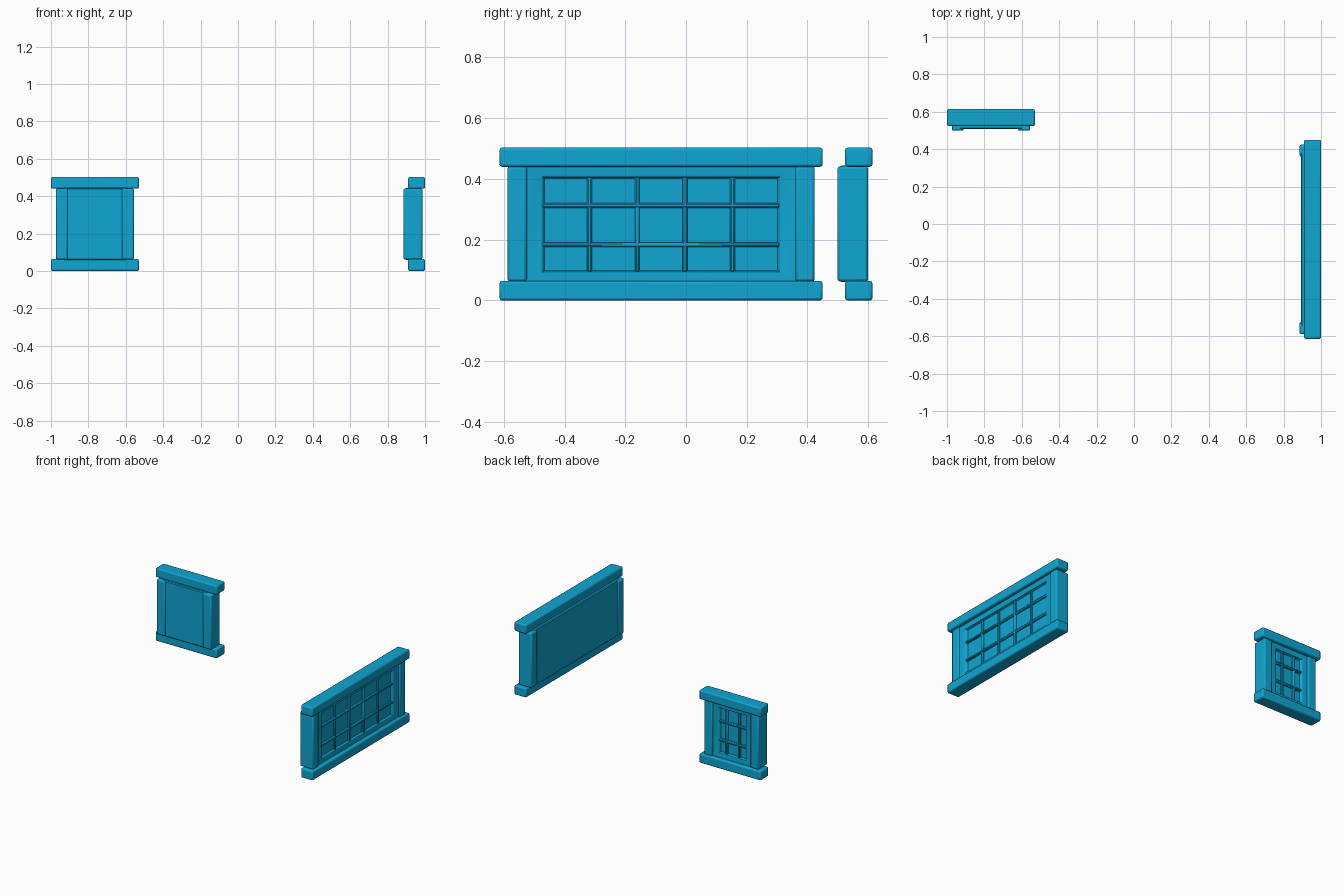
import bpy, bmesh, math
from mathutils import Matrix

if "Cube" in bpy.data.objects:
    bpy.data.objects.remove(bpy.data.objects["Cube"])

blue = bpy.data.materials.new("blue_paint")
blue.diffuse_color = (0.005, 0.38, 0.65, 1)
blue.use_nodes = True
blue.node_tree.nodes["Principled BSDF"].inputs["Base Color"].default_value = blue.diffuse_color


def finish(bm, name, place, bevel=0.0, segments=2):
    bmesh.ops.recalc_face_normals(bm, faces=bm.faces)
    mesh = bpy.data.meshes.new(name)
    bm.to_mesh(mesh)
    bm.free()
    mesh.materials.append(blue)
    ob = bpy.data.objects.new(name, mesh)
    bpy.context.collection.objects.link(ob)
    ob.matrix_world = place
    if bevel:
        mod = ob.modifiers.new("soft_edges", 'BEVEL')
        mod.width, mod.segments = bevel, segments
    bpy.context.view_layer.objects.active = ob
    ob.select_set(True)
    bpy.ops.object.shade_smooth_by_angle(angle=math.radians(35))
    ob.select_set(False)
    return ob


def box(name, place, lo, hi, bevel, segments=2):
    bm = bmesh.new()
    size = [h - l for l, h in zip(lo, hi)]
    mid = [(h + l) / 2 for l, h in zip(lo, hi)]
    bmesh.ops.create_cube(bm, size=1, matrix=Matrix.Translation(mid) @ Matrix.Diagonal((*size, 1)))
    return finish(bm, name, place, bevel, segments)


def recessed_panel(name, place, half, open_half):
    # rectangular rings (half width, bottom, top, depth) lofted from back to pane
    rings = [(half - 0.005, 0.065, 0.439, -0.107), (half, 0.060, 0.444, -0.102),
             (half, 0.060, 0.444, -0.025),
             (open_half, 0.088, 0.412, -0.025),
             (open_half - 0.006, 0.094, 0.406, -0.029),
             (open_half - 0.012, 0.099, 0.401, -0.043)]
    bm = bmesh.new()
    loops = [[bm.verts.new((x, d, z)) for x, z in ((-w, b), (w, b), (w, t), (-w, t))]
             for w, b, t, d in rings]
    bm.faces.new(loops[0])
    bm.faces.new(loops[-1])
    for a, b in zip(loops, loops[1:]):
        for i in range(4):
            j = (i + 1) % 4
            bm.faces.new((a[i], a[j], b[j], b[i]))
    finish(bm, name, place)


def window(prefix, place, half, open_half, bars):
    # top and bottom rails
    for label, z0, z1 in (("bottom", 0.0, 0.064), ("top", 0.440, 0.503)):
        box(f"{prefix}_{label}_rail", place, (-half, -0.09, z0), (half, 0, z1), 0.008)
    # side posts
    for label, s in (("left", -1), ("right", 1)):
        c = s * (half - 0.058)
        box(f"{prefix}_{label}_post", place, (c - 0.032, -0.115, 0.062),
            (c + 0.032, -0.014, 0.442), 0.009)
    # panel with window opening
    recessed_panel(f"{prefix}_panel", place, half - 0.07, open_half)
    # glazing bars
    r = 0.008
    for i, u in enumerate(bars):
        box(f"{prefix}_upright_bar_{i}", place, (u - r, -0.05, 0.093), (u + r, -0.029, 0.407), 0.005, 1)
    w = open_half - 0.005
    for i, z in enumerate((0.183, 0.312)):
        box(f"{prefix}_cross_bar_{i}", place, (-w, -0.05, z - r), (w, -0.028, z + r), 0.005, 1)


# wide window faces +x, narrow window faces +y
window("wide_window", Matrix.Translation((1.0, -0.082, 0)) @ Matrix.Rotation(-math.pi / 2, 4, 'Z'),
       0.532, 0.396, [-0.2355, -0.0785, 0.0785, 0.2355])
window("narrow_window", Matrix.Translation((-0.765, 0.614, 0)),
       0.235, 0.110, [-0.047, 0.047])
